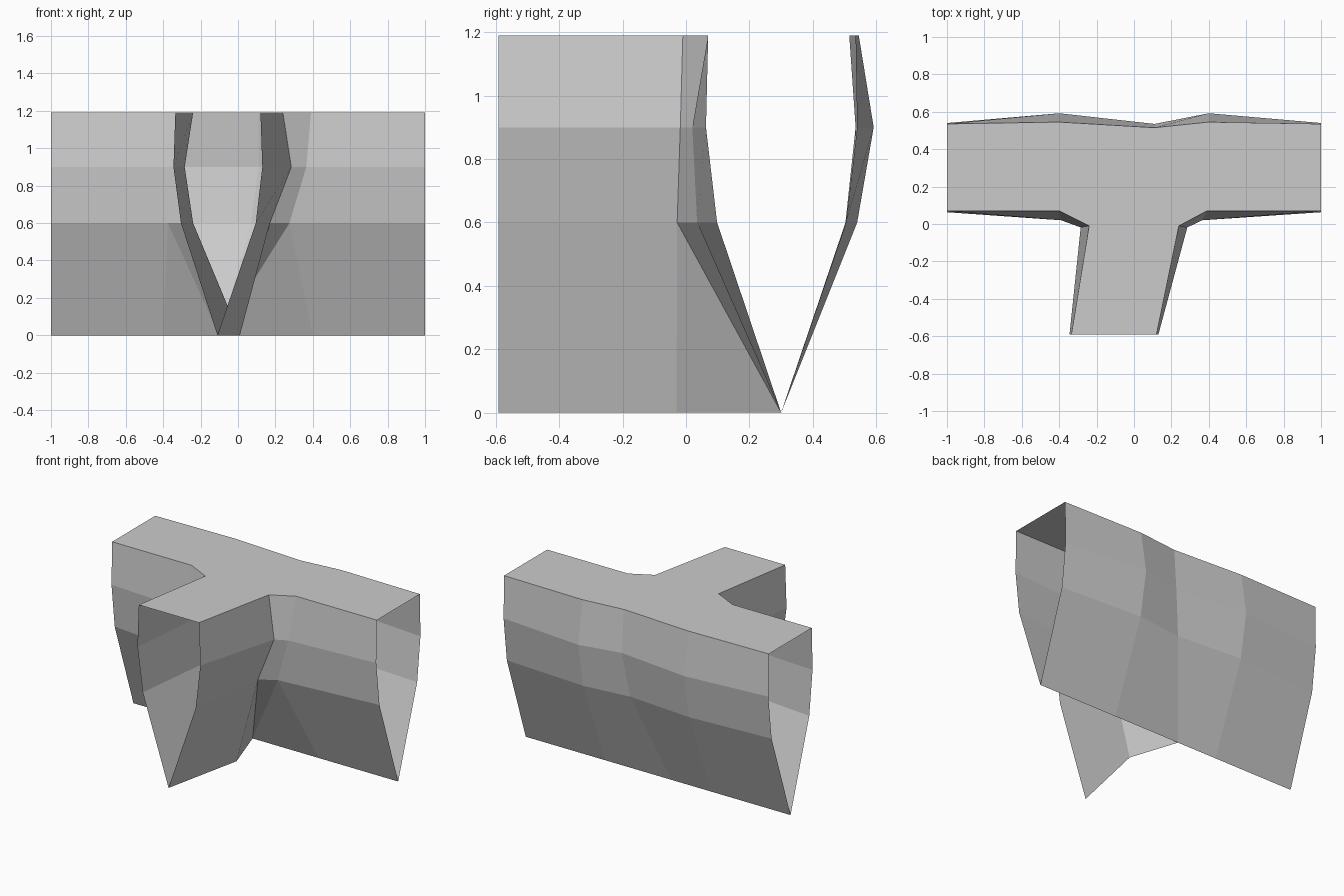
import bpy, bmesh

if "Cube" in bpy.data.objects:
    bpy.data.objects.remove(bpy.data.objects["Cube"])

LEVELS = (1.19, 0.9, 0.6, 0.0)


def column(*xy):
    """Vertical wall rib: one (x, y) per level, from lid to keel."""
    return [(x, y, z) for (x, y), z in zip(xy, LEVELS)]


def straight(x, ys):
    return column(*[(x, y) for y in ys])


bm = bmesh.new()


def face(*points):
    bm.faces.new([bm.verts.new(p) for p in points])


def wall(a, b, rows=3):
    for i in range(rows):
        face(a[i], b[i], b[i + 1], a[i + 1])


# Ribs of the back wall, left to right
back_end = (0.535, 0.54, 0.505, 0.3)
back_bulge = (0.545, 0.592, 0.54, 0.3)
back = [straight(-1, back_end), straight(-0.4, back_bulge),
        column((0.11, 0.515), (0.11, 0.535), (0.07, 0.503), (-0.1, 0.3)),
        straight(0.4, back_bulge), straight(1, back_end)]

# Ribs of the front wall: outer end, shoulder, inner corner, branch mouth
front_end = (0.07, 0.063, 0.098, 0.3)
left = [straight(-1, front_end),
        column((-0.4, 0.07), (-0.39, 0.02), (-0.375, 0.035), (-0.4, 0.3)),
        column((-0.24, -0.01), (-0.285, -0.018), (-0.24, -0.028), (0.01, -0.03)),
        column((-0.335, -0.592), (-0.345, -0.592), (-0.305, -0.592), (-0.11, -0.592))]
right = [straight(1, front_end),
         column((0.39, 0.07), (0.365, 0.02), (0.275, 0.035), (0.4, 0.3)),
         column((0.24, -0.01), (0.285, -0.018), (0.17, -0.028), (0.01, -0.03)),
         column((0.12, -0.592), (0.13, -0.592), (0.095, -0.592), (-0.11, -0.592))]

# Back wall
for a, b in zip(back, back[1:]):
    wall(a, b)

# Front walls and branch walls, with the lower corner gathered to the keel joint
joint = back[2][3]
for end, shoulder, corner, mouth in (left, right):
    wall(end, shoulder)
    wall(shoulder, corner, rows=2)
    wall(corner, mouth)
    face(corner[2], corner[3], joint)
    face(corner[2], joint, shoulder[2])
    face(shoulder[2], joint, shoulder[3])

# Flat T-shaped lid; the three channel ends stay open
face(*[c[0] for c in left], *[c[0] for c in reversed(right)],
     *[c[0] for c in reversed(back)])

bmesh.ops.remove_doubles(bm, verts=bm.verts, dist=0.0005)
bmesh.ops.recalc_face_normals(bm, faces=bm.faces)
mesh = bpy.data.meshes.new("t_junction_channel")
bm.to_mesh(mesh)
bm.free()
bpy.context.collection.objects.link(bpy.data.objects.new("t_junction_channel", mesh))
